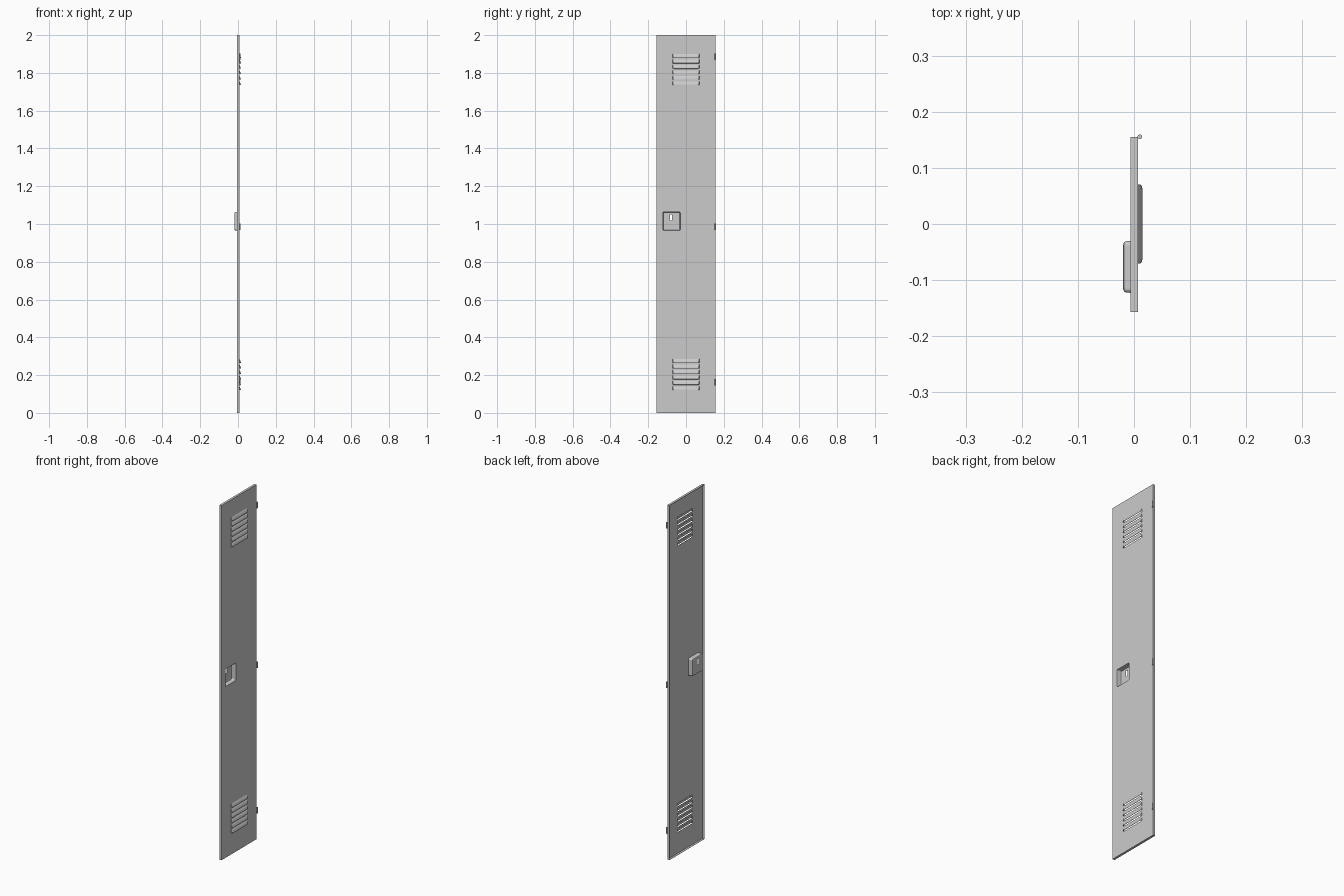
import bpy, bmesh, math

if "Cube" in bpy.data.objects:
    bpy.data.objects.remove(bpy.data.objects["Cube"])

FX = 0.007        # outer face of the sheet
BX = -0.006       # rear edge of the folded flanges
T = 0.0015        # sheet thickness
Y0, Y1 = -0.157, 0.155


def make(name, verts, faces):
    me = bpy.data.meshes.new(name)
    me.from_pydata(verts, [], faces)
    bm = bmesh.new()
    bm.from_mesh(me)
    bmesh.ops.recalc_face_normals(bm, faces=bm.faces)
    bm.to_mesh(me)
    bm.free()
    ob = bpy.data.objects.new(name, me)
    bpy.context.collection.objects.link(ob)
    return ob


def box(name, x, y, z):
    v = [(a, b, c) for a in x for b in y for c in z]
    f = [(0, 1, 3, 2), (4, 6, 7, 5), (0, 4, 5, 1), (2, 3, 7, 6), (0, 2, 6, 4), (1, 5, 7, 3)]
    return make(name, v, f)


def loft(name, rings, closed, cap=False):
    n = len(rings[0])
    faces = []
    for r in range(len(rings) - 1):
        for i in range(n if closed else n - 1):
            j = (i + 1) % n
            faces.append((r * n + i, r * n + j, (r + 1) * n + j, (r + 1) * n + i))
    if cap:
        faces.append(tuple(range((len(rings) - 1) * n, len(rings) * n)))
    return make(name, [p for r in rings for p in r], faces)


def thicken(ob, offset=0):
    m = ob.modifiers.new("thickness", 'SOLIDIFY')
    m.thickness = T
    m.offset = offset


def cut(ob, cutter):
    m = ob.modifiers.new("cut", 'BOOLEAN')
    m.operation = 'DIFFERENCE'
    m.solver = 'EXACT'
    m.object = cutter
    cutter.hide_render = True
    cutter.hide_set(True)


def rounded(x, inset, r, cy=-0.0765, cz=1.015, hw=0.047, hh=0.05, seg=4):
    pts = []
    for k, (sy, sz) in enumerate([(1, 1), (-1, 1), (-1, -1), (1, -1)]):
        for s in range(seg + 1):
            a = math.pi / 2 * (k + s / seg)
            pts.append((x, cy + sy * (hw - inset - r) + r * math.cos(a),
                        cz + sz * (hh - inset - r) + r * math.sin(a)))
    return pts


# door pan: thin sheet with flanges folded to the rear
door = box("door_panel", (BX, FX), (Y0, Y1), (0, 2))
cut(door, box("pan_cutter", (BX - 0.05, FX - T), (Y0 + T, Y1 - T), (T, 2 - T)))

# recessed handle cup, open to the outer face
cup = loft("handle_cup", [rounded(FX, 0, 0.007), rounded(FX - 0.002, 0.001, 0.007),
                          rounded(-0.014, 0.002, 0.007), rounded(-0.017, 0.0035, 0.006),
                          rounded(-0.0185, 0.007, 0.005)], True, True)
thicken(cup)
ends = [rounded(-0.003, 0.0005, 0.007), rounded(0.03, 0.0005, 0.007)]
opening = loft("cup_opening_cutter", ends, True, True)
bm = bmesh.new()
bm.from_mesh(opening.data)
bmesh.ops.holes_fill(bm, edges=bm.edges)
bmesh.ops.recalc_face_normals(bm, faces=bm.faces)
bm.to_mesh(opening.data)
bm.free()
cut(door, opening)

# latch slot through the cup floor
cut(cup, box("latch_slot_cutter", (-0.04, -0.01), (-0.084, -0.073), (1.018, 1.05)))

# vent louvres: sloped hoods open at the bottom, each over a slot
half = [(0.0, 0.070), (0.004, 0.0695), (0.0068, 0.067), (0.0078, 0.062)]
arc = half + [(x, -y) for x, y in reversed(half)]
H, STEP = 0.020, 0.029
for label, base in (("lower", 0.12), ("upper", 1.735)):
    for i in range(6):
        z = base + i * STEP
        rings = [[(FX - 0.0004 + x * k, y, z + h * H) for x, y in arc]
                 for k, h in ((1, 0), (0.9, 0.3), (0.5, 0.7), (0, 1))]
        thicken(loft(f"{label}_louvre_{i + 1}", rings, False))
        cut(door, box(f"{label}_slot_cutter_{i + 1}", (-0.0005, 0.03),
                      (-0.068, 0.068), (z, z + H - 0.002)))

# hinge knuckles on the side edge
for i, z in enumerate((0.163, 0.985, 1.885)):
    bpy.ops.mesh.primitive_cylinder_add(vertices=16, radius=0.004, depth=0.034,
                                        location=(0.0105, 0.1555, z))
    bpy.context.object.name = f"hinge_{i + 1}"
    bpy.ops.object.shade_smooth_by_angle()
